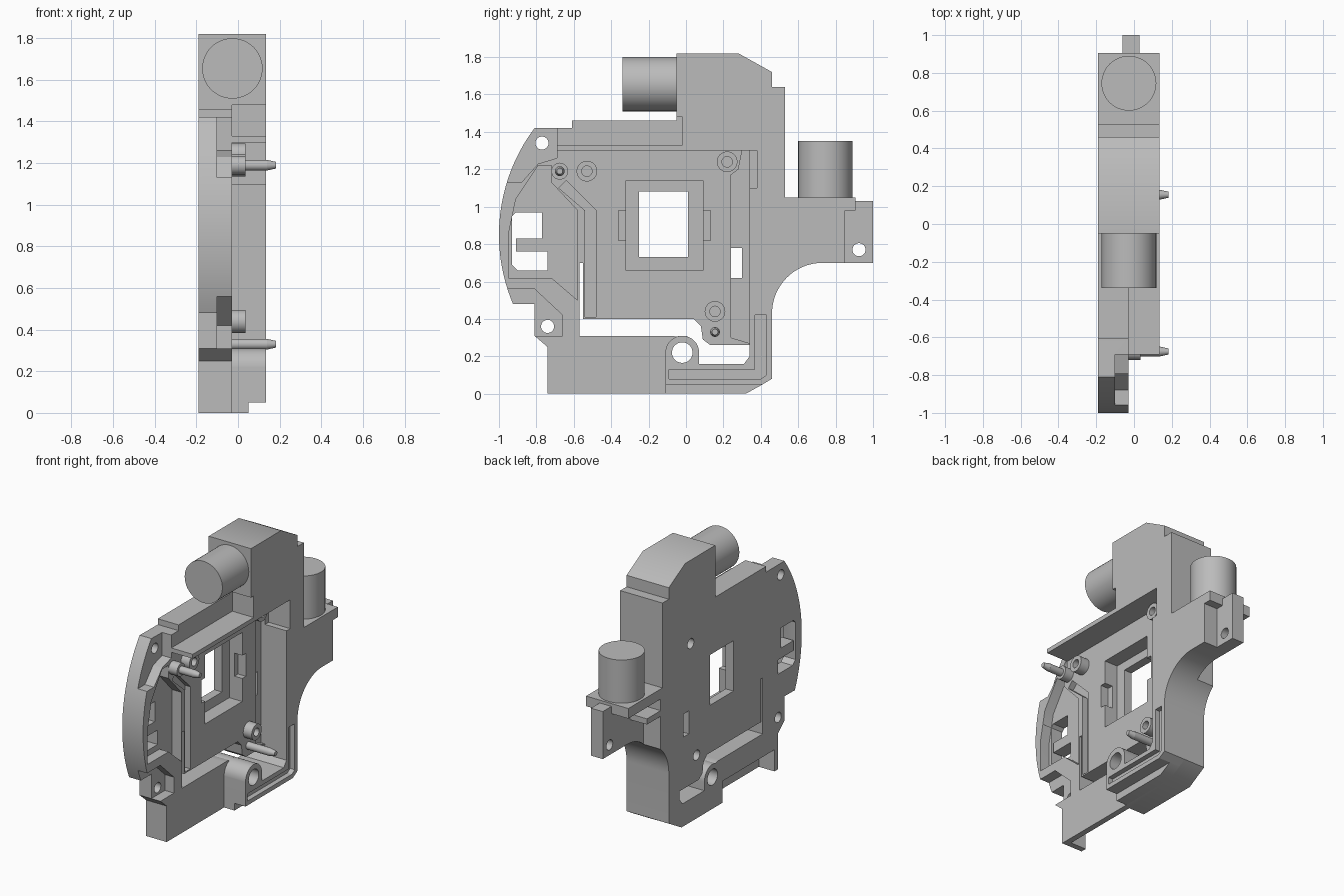
import bpy, bmesh, math
from mathutils import Matrix

cube = bpy.data.objects.get("Cube")
if cube:
    bpy.data.objects.remove(cube)

grey = bpy.data.materials.new("light grey plastic")
grey.use_nodes = True
COLOUR = (0.5, 0.5, 0.5, 1)
grey.diffuse_color = COLOUR
grey.node_tree.nodes["Principled BSDF"].inputs["Base Color"].default_value = COLOUR

BACK, TAB, FLOOR, FACE = -0.19, -0.1, -0.03, 0.135


def arc(cy, cz, r, start, end, steps=16):
    angles = [math.radians(start + (end - start) * i / steps) for i in range(steps + 1)]
    return [(cy + r * math.cos(a), cz + r * math.sin(a)) for a in angles]


def circle(cy, cz, r):
    return arc(cy, cz, r, 0, 360, 32)[:-1]


def rect(y0, y1, z0, z1):
    return [(y0, z0), (y1, z0), (y1, z1), (y0, z1)]


def finish(name, bm):
    bmesh.ops.recalc_face_normals(bm, faces=bm.faces)
    mesh = bpy.data.meshes.new(name)
    bm.to_mesh(mesh)
    bm.free()
    mesh.materials.append(grey)
    obj = bpy.data.objects.new(name, mesh)
    bpy.context.scene.collection.objects.link(obj)
    smooth(mesh)
    return obj


def smooth(mesh):
    mesh.polygons.foreach_set("use_smooth", [True] * len(mesh.polygons))
    mesh.set_sharp_from_angle(angle=math.radians(30))


def prism(name, profile, x0, x1):
    """Extrude a side profile of (y, z) points across the thickness."""
    bm = bmesh.new()
    face = bm.faces.new([bm.verts.new((x0, y, z)) for y, z in profile])
    result = bmesh.ops.extrude_face_region(bm, geom=[face])
    moved = [v for v in result["geom"] if isinstance(v, bmesh.types.BMVert)]
    bmesh.ops.translate(bm, verts=moved, vec=(x1 - x0, 0, 0))
    return finish(name, bm)


def cylinder(name, centre, r0, r1, depth, axis):
    bm = bmesh.new()
    turn = {"X": Matrix.Rotation(math.pi / 2, 4, "Y"),
            "Y": Matrix.Rotation(math.pi / 2, 4, "X"), "Z": Matrix()}[axis]
    bmesh.ops.create_cone(bm, cap_ends=True, segments=48, radius1=r0, radius2=r1,
                          depth=depth, matrix=Matrix.Translation(centre) @ turn)
    return finish(name, bm)


def carve(obj, cuts):
    """Subtract (profile, x0, x1) prisms and bake the result."""
    cutters = []
    for profile, x0, x1 in cuts:
        cutter = prism("cutter", profile, x0, x1)
        cutter.hide_render = True
        cutters.append(cutter)
        mod = obj.modifiers.new("cut", "BOOLEAN")
        mod.operation, mod.solver, mod.object = "DIFFERENCE", "EXACT", cutter
    bpy.context.view_layer.update()
    graph = bpy.context.evaluated_depsgraph_get()
    mesh = bpy.data.meshes.new_from_object(obj.evaluated_get(graph))
    obj.modifiers.clear()
    obj.data = mesh
    smooth(mesh)
    for cutter in cutters:
        bpy.data.objects.remove(cutter)


def through(profile):
    return (profile, -1, 1)


# Shared outline pieces
column_edge = [(-0.05, 1.82), (0.28, 1.82), (0.46, 1.72), (0.46, 1.64), (0.53, 1.64),
               (0.53, 1.05), (0.85, 1.05), (0.85, 0.7)]
arm_curve = arc(0.73, 0.43, 0.27, 90, 180)
boss_hole = through(circle(-0.02, 0.22, 0.055))

# Back plate with the crescent side
plate = prism("back_plate", column_edge + arm_curve
              + [(0.46, 0.08), (0.32, 0), (-0.74, 0), (-0.74, 0.25), (-0.81, 0.31), (-0.81, 0.48)]
              + arc(-0.05, 0.85, 0.95, 203, 143, 28)
              + [(-0.7, 1.42), (-0.61, 1.42), (-0.61, 1.46), (-0.05, 1.46)], BACK, FLOOR)

gap = ([(-0.57, 0.31), (-0.1, 0.31), (-0.07, 0.31)] + arc(-0.02, 0.22, 0.09, 110, 0)
       + [(0.07, 0.16), (0.31, 0.16), (0.34, 0.2), (0.34, 0.26), (0.13, 0.26), (0.09, 0.29),
          (0.08, 0.36), (0.04, 0.4), (-0.55, 0.4), (-0.55, 0.7), (-0.57, 0.7)])
side_window = [(-0.93, 0.95), (-0.91, 0.97), (-0.77, 0.97), (-0.77, 0.83), (-0.91, 0.83),
               (-0.91, 0.76), (-0.74, 0.76), (-0.74, 0.66), (-0.9, 0.66), (-0.93, 0.69)]
crescent_pocket = [(-0.95, 0.62), (-0.95, 0.85), (-0.91, 1.04), (-0.79, 1.22), (-0.72, 1.22),
                   (-0.72, 1.13), (-0.58, 0.98), (-0.58, 0.5), (-0.72, 0.62)]
upper_tab = [(-1.1, 1.13), (-0.88, 1.13), (-0.79, 1.23), (-0.69, 1.26), (-0.69, 1.5), (-1.1, 1.5)]
lower_tab = [(-1.1, 0.31), (-0.66, 0.31), (-0.66, 0.42), (-0.81, 0.56), (-1.1, 0.56)]
trench = [(-0.54, 0.41), (-0.48, 0.41), (-0.48, 0.98), (-0.64, 1.14), (-0.68, 1.1), (-0.54, 0.98)]
margin = [(0.24, 0.3), (0.34, 0.27), (0.34, 1.3), (0.3, 1.3), (0.28, 1.2), (0.24, 1.17)]
carve(plate, [
    through(gap), through(side_window), boss_hole,
    (upper_tab, TAB, 1), (lower_tab, TAB, 1), (crescent_pocket, TAB, 1),
    (trench, -0.07, 1), (margin, -0.06, 1),
    through(circle(-0.77, 1.34, 0.035)), through(circle(-0.74, 0.36, 0.035)),
    (rect(-0.32, 0.09, 0.66, 1.14), -0.13, 1),
    (rect(-0.36, -0.3, 0.82, 0.98), -0.09, 1), (rect(0.07, 0.13, 0.82, 0.98), -0.09, 1),
    through(rect(-0.25, 0.01, 0.73, 1.08)),
    through(rect(0.24, 0.3, 0.62, 0.78)),
    (rect(-0.7, -0.13, -1, 0.15), -1, -0.07),
    (rect(0.55, 1.1, 0.5, 0.98), -1, -0.06),
    (circle(0.22, 1.24, 0.035), -1, -0.1), (circle(0.155, 0.44, 0.035), -1, -0.1),
])

# Raised frame: column, arm, top ledge, corner and boss
frame = prism("raised_frame", column_edge + arm_curve
              + [(0.46, 0.08), (0.41, 0.05), (-0.11, 0.05), (-0.11, 0.22)]
              + arc(-0.02, 0.22, 0.09, 178, 0)
              + [(0.07, 0.16), (0.31, 0.16), (0.34, 0.2), (0.34, 1.1), (0.38, 1.1), (0.38, 1.3),
                 (-0.69, 1.3), (-0.69, 1.33), (-0.02, 1.33), (-0.02, 1.48), (-0.05, 1.48)],
              FLOOR, FACE)
corner_groove = [(-0.09, 0.08), (0.4, 0.08), (0.43, 0.1), (0.43, 0.42), (0.37, 0.42),
                 (0.37, 0.13), (-0.09, 0.13)]
carve(frame, [boss_hole, (corner_groove, 0.1, 1)])
prism("bottom_lip", [(-0.11, 0), (0.32, 0), (0.41, 0.05), (-0.11, 0.05)], FLOOR, 0.05)
prism("column_back_step", rect(-0.05, 0.0, 1.45, 1.5), BACK, FLOOR)

# Arm shelf, drilled end tab and rib
prism("arm_shelf", rect(0.5, 0.905, 0.98, 1.05), BACK, FACE)
tab = prism("arm_tab", rect(0.84, 1.0, 0.7, 1.03), -0.06, 0.03)
carve(tab, [through(circle(0.925, 0.77, 0.035))])
prism("arm_rib", rect(0.53, 0.7, 0.86, 0.9), BACK, -0.05)

# Two large drums
cylinder("front_drum", (-0.027, -0.19, 1.655), 0.145, 0.145, 0.3, "Y")
cylinder("arm_drum", (-0.027, 0.745, 1.195), 0.145, 0.145, 0.31, "Z")

# Screw bosses on the floor
for i, (y, z) in enumerate([(-0.53, 1.19), (0.22, 1.24), (0.155, 0.44)]):
    boss = prism(f"screw_boss_{i}", circle(y, z, 0.055), -0.07, 0.035)
    carve(boss, [(circle(y, z, 0.028), -0.02, 1)])

# Locating pins with tapered tips
prism("pin_collar", circle(-0.675, 1.19, 0.045), TAB, 0.035)
for i, (y, z) in enumerate([(-0.675, 1.19), (0.155, 0.33)]):
    prism(f"pin_{i}", circle(y, z, 0.026), -0.11, 0.14)
    cylinder(f"pin_tip_{i}", (0.16, y, z), 0.026, 0.016, 0.045, "X")
